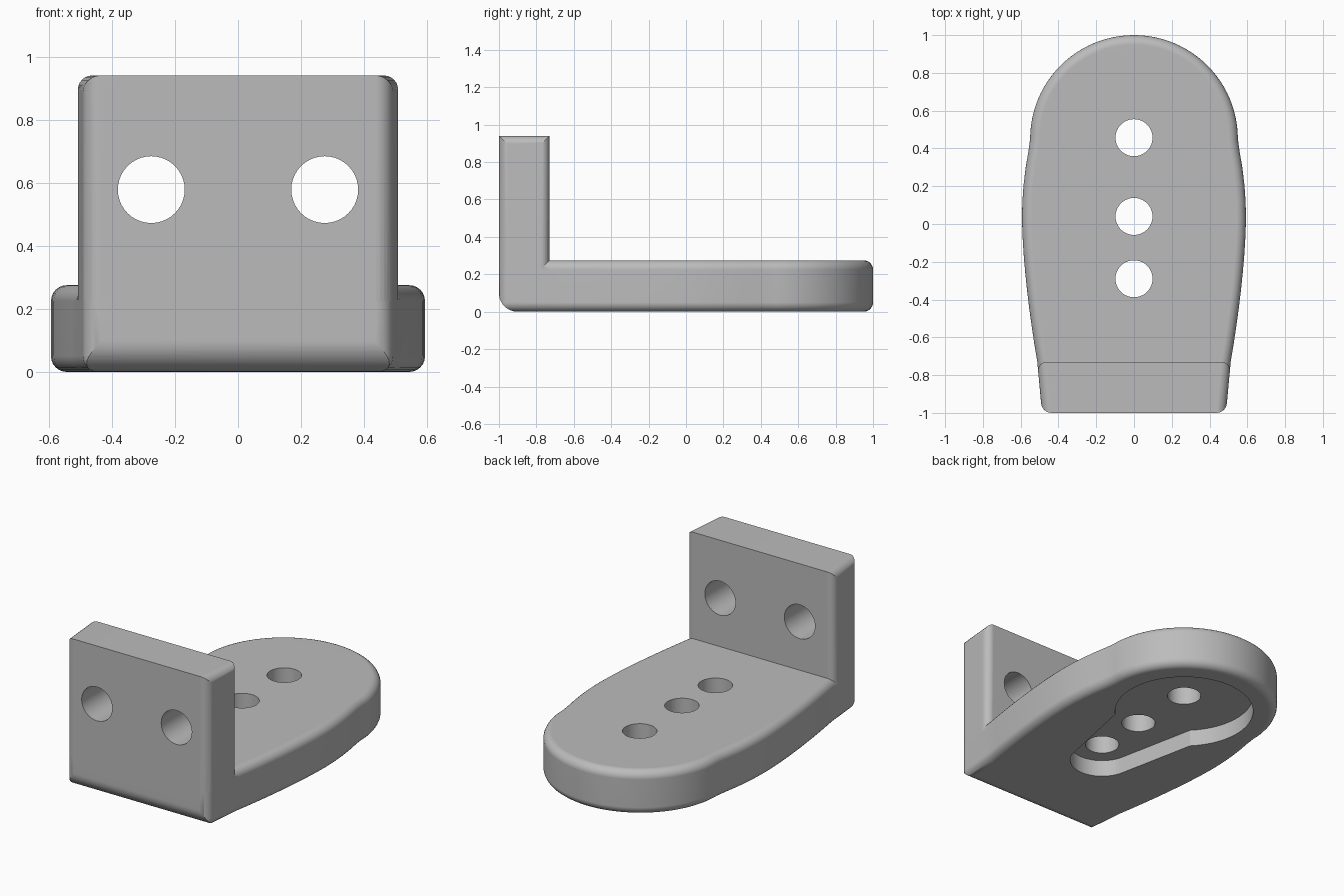
import bpy, bmesh
from math import sin, cos, radians
from mathutils import Vector

FILLET = 0.05
FRONT, BACK, THICK, HEIGHT = -1.0, -0.73, 0.275, 0.94

if "Cube" in bpy.data.objects:
    bpy.data.objects.remove(bpy.data.objects["Cube"])

grey = bpy.data.materials.new("plain grey")
grey.use_nodes = True
grey.diffuse_color = (0.5, 0.5, 0.5, 1)
grey.node_tree.nodes["Principled BSDF"].inputs["Base Color"].default_value = (0.5, 0.5, 0.5, 1)


def arc(cx, cy, r, start, end, steps):
    angles = [radians(start + (end - start) * i / steps) for i in range(steps + 1)]
    return [(cx + r * cos(a), cy + r * sin(a)) for a in angles]


def prism(name, outline, low, high, axis="z", round_edge=None):
    """Extrude an outline along an axis and round the edges picked by a rule."""
    place = {"x": lambda a, b, h: (h, a, b),
             "y": lambda a, b, h: (a, h, b),
             "z": lambda a, b, h: (a, b, h)}[axis]
    bm = bmesh.new()
    base = bm.faces.new([bm.verts.new(place(a, b, low)) for a, b in outline])
    grown = bmesh.ops.extrude_face_region(bm, geom=[base], use_keep_orig=True)
    shift = Vector(place(0, 0, high - low))
    for v in grown["geom"]:
        if isinstance(v, bmesh.types.BMVert):
            v.co += shift
    bmesh.ops.recalc_face_normals(bm, faces=bm.faces)
    if round_edge:
        edges = [e for e in bm.edges if round_edge(*[v.co for v in e.verts])]
        bmesh.ops.bevel(bm, geom=edges, offset=FILLET, segments=6, profile=0.5,
                        affect="EDGES", clamp_overlap=True)
        bmesh.ops.recalc_face_normals(bm, faces=bm.faces)
    mesh = bpy.data.meshes.new(name)
    bm.to_mesh(mesh)
    bm.free()
    mesh.materials.append(grey)
    obj = bpy.data.objects.new(name, mesh)
    bpy.context.collection.objects.link(obj)
    return obj


def combine(body, tool, operation):
    mod = body.modifiers.new(tool.name, "BOOLEAN")
    mod.operation, mod.solver, mod.object = operation, "EXACT", tool
    bpy.ops.object.modifier_apply(modifier=mod.name)
    bpy.data.objects.remove(tool)


def is_vertical(a, b):
    return abs(a.z - b.z) > 0.1


# Plate outline: round back end, bulging sides, straight taper under the wall
side = [(0.593 - 0.27 * (y - 0.03) ** 2, y) for y in (0.39, 0.3, 0.21, 0.12)]
side += [(0.593 - 0.081 * (i / 8) ** 1.6, 0.03 - 0.76 * i / 8) for i in range(9)]
side.append((0.487, FRONT))
outline = arc(0, 0.45, 0.55, 0, 180, 48)
outline += [(-x, y) for x, y in side] + side[::-1]


def plate_rounding(a, b):
    return not is_vertical(a, b) or a.y < FRONT + 0.01


plate = prism("bracket", outline, 0, THICK, round_edge=plate_rounding)
bpy.context.view_layer.objects.active = plate
plate.select_set(True)


# Upright wall: rounded uprights and rounded ends of the top
def wall_rounding(a, b):
    return is_vertical(a, b) or (a.x * b.x > 0 and a.z > THICK)


wall_plan = [(0.512, BACK), (-0.512, BACK), (-0.487, FRONT), (0.487, FRONT)]
wall = prism("wall", wall_plan, 0.15, HEIGHT, round_edge=wall_rounding)
combine(plate, wall, "UNION")

# Larger rounding along the bottom front edge
heel = [(-1.1, 0.1), (-1.1, -0.1), (-0.9, -0.1)] + arc(-0.9, 0.1, 0.1, 270, 180, 10)
combine(plate, prism("heel_cutter", heel, -0.8, 0.8, axis="x"), "DIFFERENCE")

# Keyhole pocket in the underside
pocket = arc(0, 0.457, 0.405, -45, 225, 48) + arc(0, -0.29, 0.188, 191.6, 348.4, 24)
combine(plate, prism("pocket_cutter", pocket, -0.1, 0.105), "DIFFERENCE")

# Screw holes through the plate and the wall
for y in (0.457, 0.04, -0.29):
    ring = arc(0, y, 0.098, 0, 360, 40)[:-1]
    combine(plate, prism("plate_hole", ring, -0.2, 0.5), "DIFFERENCE")
for x in (-0.275, 0.275):
    ring = arc(x, 0.578, 0.106, 0, 360, 40)[:-1]
    combine(plate, prism("wall_hole", ring, -1.2, -0.5, axis="y"), "DIFFERENCE")

# Smooth fillets with flat main faces
bpy.ops.object.shade_smooth_by_angle(angle=radians(30))
weighted = plate.modifiers.new("flat_faces", "WEIGHTED_NORMAL")
weighted.keep_sharp = True
